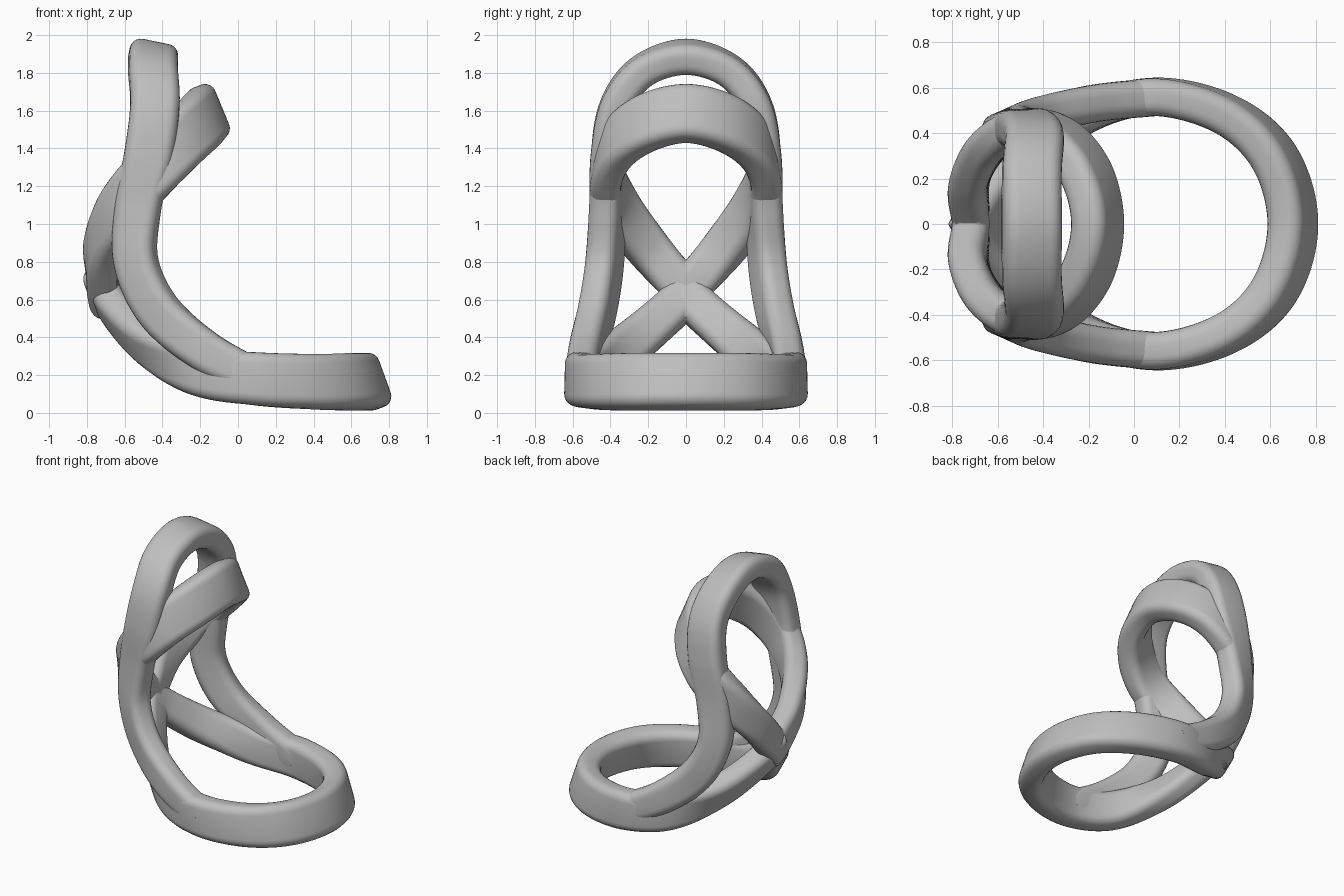
import bpy, bmesh, math
from mathutils import Vector

old = bpy.data.objects.get("Cube")
if old:
    bpy.data.objects.remove(old, do_unlink=True)

grey = bpy.data.materials.new("satin_grey")
grey.use_nodes = True
COLOR = (0.52, 0.52, 0.52, 1)
grey.diffuse_color = COLOR
grey.node_tree.nodes["Principled BSDF"].inputs["Base Color"].default_value = COLOR


def section(width, thick, radius, steps=5):
    """Rounded rectangle outline as (across, outward) pairs."""
    pts = []
    for i, (sx, sy) in enumerate([(1, 1), (-1, 1), (-1, -1), (1, -1)]):
        for k in range(steps + 1):
            a = math.pi / 2 * (i + k / steps)
            pts.append((sx * (width / 2 - radius) + radius * math.cos(a),
                        sy * (thick / 2 - radius) + radius * math.sin(a)))
    return pts


def spline(keys, steps=12):
    """Catmull-Rom through tuples of any length, ends dropped."""
    vecs = [Vector(k) for k in keys]
    out = []
    for a, b, c, d in zip(vecs, vecs[1:], vecs[2:], vecs[3:]):
        for k in range(steps):
            t = k / steps
            out.append(0.5 * (2 * b + (c - a) * t + (2 * a - 5 * b + 4 * c - d) * t ** 2
                              + (3 * b - a - 3 * c + d) * t ** 3))
    return out + [vecs[-2]]


def band(name, keys, thick=0.165, radius=0.06):
    """Sweep a half band; each key is x, y, z, outward normal, width."""
    first = list(keys[1])
    first[1], first[4] = -first[1], -first[4]
    last = [2 * b - a for a, b in zip(keys[-2], keys[-1])]
    path = spline([first] + keys + [last])
    bm = bmesh.new()
    rings = []
    for i, p in enumerate(path):
        q, r = path[max(i - 1, 0)], path[min(i + 1, len(path) - 1)]
        tangent = Vector(r[:3]) - Vector(q[:3])
        if i == 0:
            tangent = Vector((0, 1, 0))
        tangent.normalize()
        across = tangent.cross(Vector(p[3:6])).normalized()
        outward = across.cross(tangent)
        rings.append([bm.verts.new(Vector(p[:3]) + across * u + outward * v)
                      for u, v in section(p[6], thick, radius)])
    for a, b in zip(rings, rings[1:]):
        for k in range(len(a)):
            n = (k + 1) % len(a)
            bm.faces.new((a[k], a[n], b[n], b[k]))
    bm.faces.new(rings[-1])
    # trim at the centre plane so both halves meet in a crease
    bmesh.ops.bisect_plane(bm, geom=bm.verts[:] + bm.edges[:] + bm.faces[:], dist=1e-5,
                           plane_co=(0, 0, 0), plane_no=(0, 1, 0), clear_inner=True)
    bmesh.ops.recalc_face_normals(bm, faces=bm.faces[:])
    mesh = bpy.data.meshes.new(name)
    bm.to_mesh(mesh)
    bm.free()
    mesh.materials.append(grey)
    obj = bpy.data.objects.new(name, mesh)
    bpy.context.collection.objects.link(obj)
    mirror = obj.modifiers.new("mirror", "MIRROR")
    mirror.use_axis = (False, True, False)
    mirror.merge_threshold = 0.0005
    bpy.ops.object.select_all(action="DESELECT")
    obj.select_set(True)
    bpy.context.view_layer.objects.active = obj
    bpy.ops.object.shade_smooth_by_angle(angle=math.radians(40))
    return obj


# wide lower loop, rising to a crossing at the back
band("lower_loop", [
    (0.70, 0.00, 0.165, 0.94, 0, 0.34, 0.30),
    (0.62, 0.29, 0.165, 0.80, 0.5, 0.28, 0.30),
    (0.41, 0.48, 0.165, 0.45, 0.9, 0.15, 0.29),
    (0.10, 0.56, 0.18, 0, 1, 0.03, 0.28),
    (-0.20, 0.49, 0.22, -0.3, 0.9, -0.1, 0.26),
    (-0.47, 0.30, 0.36, -0.65, 0.5, -0.45, 0.24),
    (-0.64, 0.10, 0.53, -0.85, 0.2, -0.45, 0.22),
    (-0.74, -0.08, 0.70, -0.9, 0, -0.4, 0.22)])

# small upper loop, tilted forward and falling to the same crossing
band("upper_loop", [
    (-0.16, 0.00, 1.585, 0.92, 0, 0.38, 0.31),
    (-0.21, 0.22, 1.53, 0.7, 0.6, 0.30, 0.31),
    (-0.33, 0.37, 1.41, 0.3, 0.92, 0.15, 0.30),
    (-0.48, 0.42, 1.25, -0.1, 1, 0, 0.29),
    (-0.63, 0.35, 1.07, -0.6, 0.8, 0, 0.26),
    (-0.72, 0.20, 0.87, -0.9, 0.4, 0, 0.23),
    (-0.72, 0.05, 0.70, -1, 0.1, 0.1, 0.22),
    (-0.69, -0.10, 0.55, -1, 0, 0.1, 0.22)])

# upright arch whose legs run down into the lower loop
band("upright_arch", [
    (-0.45, 0.00, 1.885, 0.2, 0, 0.97, 0.26),
    (-0.45, 0.23, 1.81, 0.12, 0.5, 0.85, 0.26),
    (-0.44, 0.37, 1.63, 0.05, 0.9, 0.4, 0.26),
    (-0.47, 0.42, 1.38, 0, 1, 0.15, 0.26),
    (-0.53, 0.42, 1.08, -0.2, 0.97, 0, 0.24),
    (-0.54, 0.43, 0.80, -0.4, 0.9, 0, 0.23),
    (-0.42, 0.47, 0.54, -0.35, 0.93, -0.1, 0.23),
    (-0.18, 0.53, 0.33, -0.15, 1, 0, 0.22),
    (0.10, 0.56, 0.18, 0, 1, 0, 0.20)])
